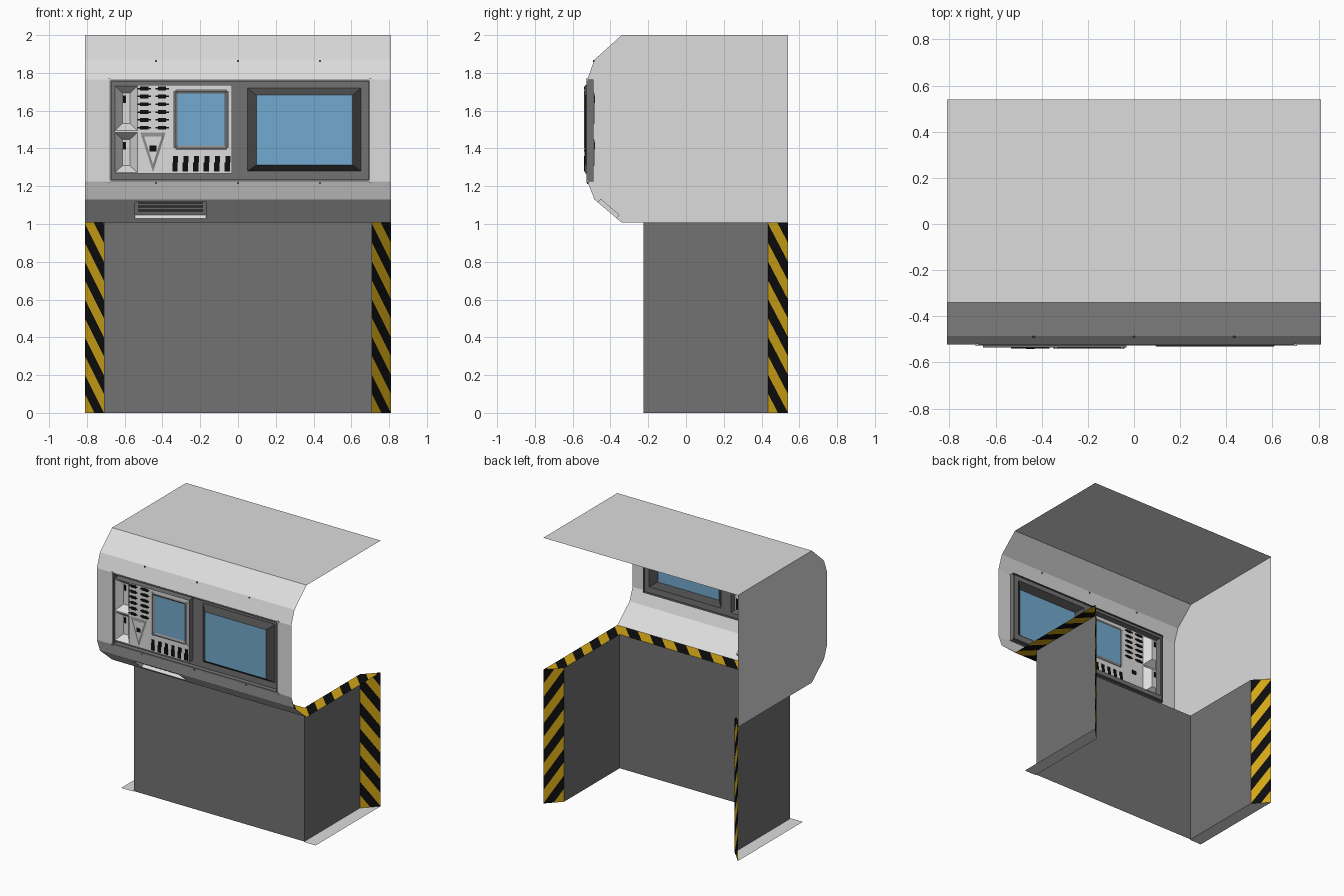
import bpy, bmesh, math
from mathutils import Vector

if "Cube" in bpy.data.objects:
    bpy.data.objects.remove(bpy.data.objects["Cube"])

COLOURS = {
    "light_grey": (0.72, 0.72, 0.72), "dark_grey": (0.17, 0.17, 0.17),
    "charcoal": (0.07, 0.07, 0.07), "mid_grey": (0.27, 0.27, 0.27),
    "hazard_yellow": (0.64, 0.38, 0.008), "black": (0.004, 0.004, 0.004),
    "screen_blue": (0.17, 0.40, 0.62),
}
MATS = {}
for name, c in COLOURS.items():
    m = bpy.data.materials.new(name)
    m.diffuse_color = (*c, 1)
    m.use_nodes = True
    m.node_tree.nodes["Principled BSDF"].inputs["Base Color"].default_value = m.diffuse_color
    MATS[name] = m


def link(name, me):
    ob = bpy.data.objects.new(name, me)
    bpy.context.collection.objects.link(ob)
    return ob


def sheet(name, faces):
    """Object from a list of (points, colour name)."""
    verts, polys, idx, used = [], [], [], []
    for pts, col in faces:
        polys.append(range(len(verts), len(verts) + len(pts)))
        verts += [tuple(p) for p in pts]
        if col not in used:
            used.append(col)
        idx.append(used.index(col))
    me = bpy.data.meshes.new(name)
    me.from_pydata(verts, [], [list(p) for p in polys])
    for col in used:
        me.materials.append(MATS[col])
    for p, i in zip(me.polygons, idx):
        p.material_index = i
    bm = bmesh.new()
    bm.from_mesh(me)
    bmesh.ops.remove_doubles(bm, verts=bm.verts, dist=1e-5)
    bm.to_mesh(me)
    bm.free()
    return link(name, me)


def rect(r, y):
    """Corners of a front-facing rectangle r = (x0, x1, z0, z1)."""
    x0, x1, z0, z1 = r
    return [Vector(p) for p in ((x0, y, z0), (x1, y, z0), (x1, y, z1), (x0, y, z1))]


def ring(a, b, col):
    """Faces joining two corner loops."""
    n = len(a)
    return [((a[i], a[(i + 1) % n], b[(i + 1) % n], b[i]), col) for i in range(n)]


def holed(outer, holes, y, col):
    """Flat front-facing rectangle with rectangular holes."""
    xs = sorted({v for r in [outer] + holes for v in r[:2]})
    zs = sorted({v for r in [outer] + holes for v in r[2:]})
    out = []
    for x0, x1 in zip(xs, xs[1:]):
        for z0, z1 in zip(zs, zs[1:]):
            cx, cz = (x0 + x1) / 2, (z0 + z1) / 2
            if not any(h[0] < cx < h[1] and h[2] < cz < h[3] for h in holes):
                out.append((rect((x0, x1, z0, z1), y), col))
    return out


def slab(r, y0, y1, col):
    """Thin closed box, front at y0 and back at y1."""
    a, b = rect(r, y0), rect(r, y1)
    return [(a, col), (b[::-1], col)] + ring(b, a, col)


def striped(name, corners, d, step, phase=0.0):
    """Flat face cut into yellow and black stripes across direction d."""
    bm = bmesh.new()
    bm.faces.new([bm.verts.new(p) for p in corners])
    d = Vector(d).normalized()
    ks = [(Vector(p).dot(d) - phase) / step for p in corners]
    for k in range(math.floor(min(ks)), math.ceil(max(ks)) + 1):
        bmesh.ops.bisect_plane(bm, geom=bm.verts[:] + bm.edges[:] + bm.faces[:],
                               plane_co=d * (k * step + phase), plane_no=d)
    for f in bm.faces:
        f.material_index = math.floor((f.calc_center_median().dot(d) - phase) / step) % 2
    me = bpy.data.meshes.new(name)
    bm.to_mesh(me)
    bm.free()
    me.materials.append(MATS["hazard_yellow"])
    me.materials.append(MATS["black"])
    return link(name, me)


W, B, ZL = 0.81, 0.54, 1.007           # half width, back, ledge height
WX, WF, WB = 0.71, -0.225, 0.435       # lower wall: half width, front, back
FR = (-0.68, 0.70, 1.225, 1.765)       # console opening

# Upper shell: roof, bevels and front with an opening, open right and back
prof = [(B, 2), (-0.34, 2), (-0.485, 1.87), (-0.522, FR[3]), (-0.522, FR[2]),
        (-0.485, 1.13), (-0.34, ZL)]


def strip(a, b, x0=-W, x1=W):
    return ((x0, *a), (x0, *b), (x1, *b), (x1, *a)), "light_grey"


VX0, VX1 = -0.545, -0.17               # vent slot
top, bot = Vector(prof[5]), Vector(prof[6])
v0, v1 = top.lerp(bot, 0.12), top.lerp(bot, 0.81)
shell = [strip(prof[i], prof[i + 1]) for i in (0, 1, 2, 4)]
shell += [strip(prof[3], prof[4], -W, FR[0]), strip(prof[3], prof[4], FR[1], W),
          strip(top, v0), strip(v1, bot), strip(v0, v1, -W, VX0), strip(v0, v1, VX1, W)]
sheet("upper_shell", shell)
sheet("left_side_panel", [([(-W, y, z) for y, z in reversed(prof + [(B, ZL)])], "light_grey")])

# Vent recess under the console
n = Vector((0.65, 0.76)) * 0.024
loop = lambda o: [(VX0, *(v1 + o)), (VX1, *(v1 + o)), (VX1, *(v0 + o)), (VX0, *(v0 + o))]
vent = ring(loop(n * 0), loop(n), "light_grey") + [(loop(n), "light_grey")]
for k in range(3):
    a, b = v0.lerp(v1, 0.12 + 0.24 * k) + n * 0.8, v0.lerp(v1, 0.29 + 0.24 * k) + n * 0.8
    vent.append((strip(a, b, VX0 + 0.015, VX1 - 0.015)[0], "dark_grey"))
sheet("vent_slot", vent)

# Lower walls, open at the back
path = [(-WX, WB), (-WX, WF), (WX, WF), (WX, WB)]
sheet("lower_walls", [(((*a, 0), (*b, 0), (*b, ZL), (*a, ZL)), "dark_grey")
                      for a, b in zip(path, path[1:])])

# Hazard-striped ledge and rear flanges, and side floor strips
striped("front_ledge", [(-W, -0.34, ZL), (W, -0.34, ZL), (WX, WF, ZL), (-WX, WF, ZL)],
        (1, 1, 0), 0.071)
for s, side in ((-1, "left"), (1, "right")):
    order = 1 if s > 0 else -1
    striped(side + "_ledge", [(s * W, -0.34, ZL), (s * W, B, ZL), (s * WX, WB, ZL),
                              (s * WX, WF, ZL)][::order], (1, 1, 0), 0.071)
    inner, outer = (s * WX, WB), (s * W, B)
    a, b = (inner, outer) if s > 0 else (outer, inner)
    w = Vector((b[0] - a[0], b[1] - a[1], 0)).normalized()
    d = w * 0.2 + Vector((0, 0, 0.145))
    striped(side + "_flange", [(*a, 0), (*b, 0), (*b, ZL), (*a, ZL)], d,
            0.1 * d.normalized().z, Vector((*a, 0)).dot(d.normalized()))
    sheet(side + "_floor_strip", [([(s * WX, -0.233, 0), (s * W, -0.233, 0), (*outer, 0),
                                    (*inner, 0)][::order], "light_grey")])

# Console frame: lip, recess wall and back plane with two holes
PLATE, BIG = (-0.655, -0.032, 1.268, 1.735), (0.05, 0.652, 1.28, 1.72)
lip = (FR[0] + 0.01, FR[1] - 0.01, FR[2] + 0.01, FR[3] - 0.01)
sheet("console_frame", ring(rect(FR, -0.49), rect(FR, -0.526), "dark_grey")
      + ring(rect(FR, -0.526), rect(lip, -0.526), "dark_grey")
      + ring(rect(lip, -0.526), rect(lip, -0.49), "dark_grey")
      + holed(lip, [PLATE, BIG], -0.49, "dark_grey"))

# Large screen on a raised bezel
scr = (0.097, 0.605, 1.312, 1.682)
sheet("large_screen", ring(rect(BIG, -0.49), rect(scr, -0.531), "charcoal")
      + [(rect(scr, -0.531), "screen_blue")])

# Control plate with two slots and a small screen opening
PY = -0.536
slots = [(-0.65, -0.532, 1.495, 1.73), (-0.65, -0.532, 1.272, 1.485)]
SMALL = (-0.343, -0.047, 1.392, 1.715)
sheet("control_plate", holed(PLATE, slots + [SMALL], PY, "light_grey")
      + ring(rect(PLATE, -0.49), rect(PLATE, PY), "dark_grey"))
faces = []
for x0, x1, z0, z1 in slots:
    floor = (x0 + 0.038, x1 - 0.04, z0 + 0.037, z1 - 0.037)
    faces += ring(rect((x0, x1, z0, z1), PY), rect(floor, -0.485), "light_grey")
    faces.append((rect(floor, -0.485), "light_grey"))
    faces += slab((-0.608, -0.592, z1 - 0.09, z1 - 0.05), -0.49, -0.483, "black")
sheet("control_slots", faces)

# Small screen with a grey bezel and corner studs
mid, glass = (-0.333, -0.057, 1.402, 1.705), (-0.32, -0.068, 1.415, 1.692)
faces = ring(rect(SMALL, PY), rect(mid, -0.54), "mid_grey")
faces += ring(rect(mid, -0.54), rect(glass, -0.532), "mid_grey")
faces.append((rect(glass, -0.532), "screen_blue"))
for x in (-0.338, -0.052):
    for z in (1.397, 1.71):
        faces += slab((x - 0.006, x + 0.006, z - 0.006, z + 0.006), -0.541, PY, "light_grey")
sheet("small_screen", faces)

# Rows of small black switches
faces = []
for i in range(6):
    z = 1.717 - 0.0415 * i
    for x in (-0.497, -0.402):
        faces += slab((x - 0.022, x + 0.022, z - 0.010, z + 0.010), -0.540, -0.533, "black")
        faces += slab((x - 0.036, x + 0.036, z - 0.004, z + 0.004), -0.539, -0.534, "black")
sheet("switch_rows", faces)

# Row of black toggles under the small screen
faces = []
for i in range(6):
    x = -0.334 + 0.0555 * i
    faces += slab((x - 0.014, x + 0.014, 1.278, 1.325), -0.540, -0.533, "black")
    faces += slab((x - 0.009, x + 0.016, 1.325, 1.36), -0.539, -0.534, "black")
sheet("toggle_row", faces)

# Triangular indicator
tri = lambda s, y: [(-0.45 + s * 0.067 * k, y, 1.415 + s * h)
                    for k, h in ((0, -0.14), (1, 0.07), (-1, 0.07))]
sheet("triangle_indicator", ring(tri(1, PY - 0.0005), tri(0.7, -0.54), "mid_grey")
      + [(tri(0.7, -0.54), "light_grey")]
      + slab((-0.468, -0.432, 1.385, 1.415), -0.541, -0.533, "black"))

# Tiny screws on the shell and frame corners
faces = []
for x in (-0.435, 0, 0.435):
    for z, y in ((1.862, -0.489), (1.218, -0.521)):
        faces += slab((x - 0.005, x + 0.005, z - 0.005, z + 0.005), y - 0.003, y + 0.004, "charcoal")
for x in FR[:2]:
    for z in FR[2:]:
        faces += slab((x - 0.006, x + 0.006, z - 0.006, z + 0.006), -0.529, -0.52, "light_grey")
sheet("screws", faces)
